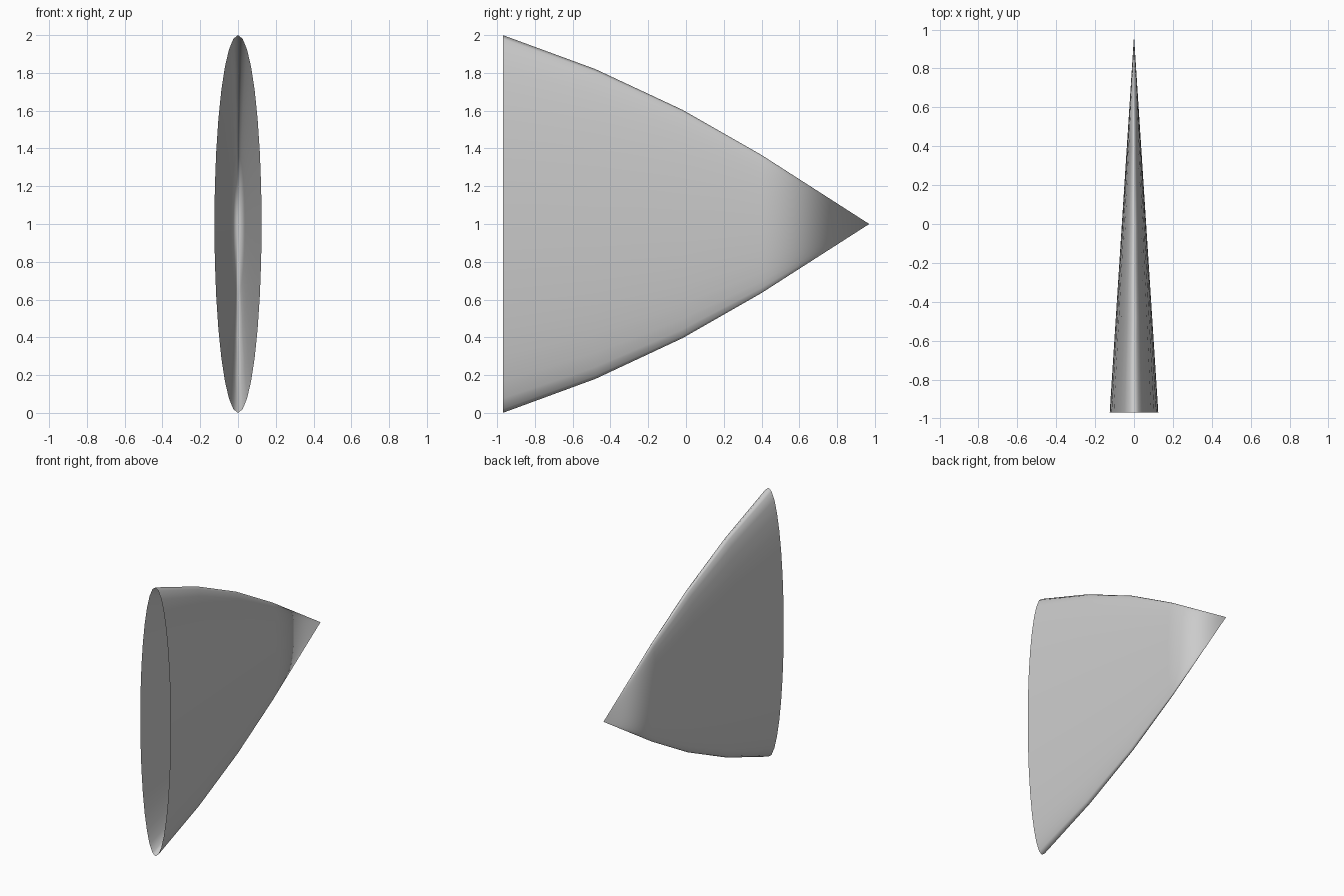
import bpy, bmesh, math

if "Cube" in bpy.data.objects:
    bpy.data.objects.remove(bpy.data.objects["Cube"])

SIDES = 32
TIP_Y = 0.97
# (y, half height) of each ring, wide open mouth first
RINGS = [(-0.97, 1.0), (-0.48, 0.82), (-0.02, 0.605), (0.40, 0.365)]


def half_width(y):
    # straight taper in plan view
    return 0.125 * (TIP_Y - y) / (2 * TIP_Y)


bm = bmesh.new()

# Elliptical rings
loops = []
for y, h in RINGS:
    w = half_width(y)
    loops.append([bm.verts.new((w * math.cos(a), y, 1 + h * math.sin(a)))
                  for a in (2 * math.pi * i / SIDES for i in range(SIDES))])

# Side walls, left open at the front
for a, b in zip(loops, loops[1:]):
    for i in range(SIDES):
        j = (i + 1) % SIDES
        bm.faces.new((a[j], a[i], b[i], b[j]))

# Pointed tip
tip = bm.verts.new((0, TIP_Y, 1))
last = loops[-1]
for i in range(SIDES):
    bm.faces.new((last[(i + 1) % SIDES], last[i], tip))

# Outward normals and smooth shading
for f in bm.faces:
    f.smooth = True
bm.normal_update()
if sum(f.normal.x * f.calc_center_median().x for f in bm.faces) < 0:
    bmesh.ops.reverse_faces(bm, faces=bm.faces[:])

mesh = bpy.data.meshes.new("flattened_cone_shell")
bm.to_mesh(mesh)
bm.free()
shell = bpy.data.objects.new("flattened_cone_shell", mesh)
bpy.context.collection.objects.link(shell)
